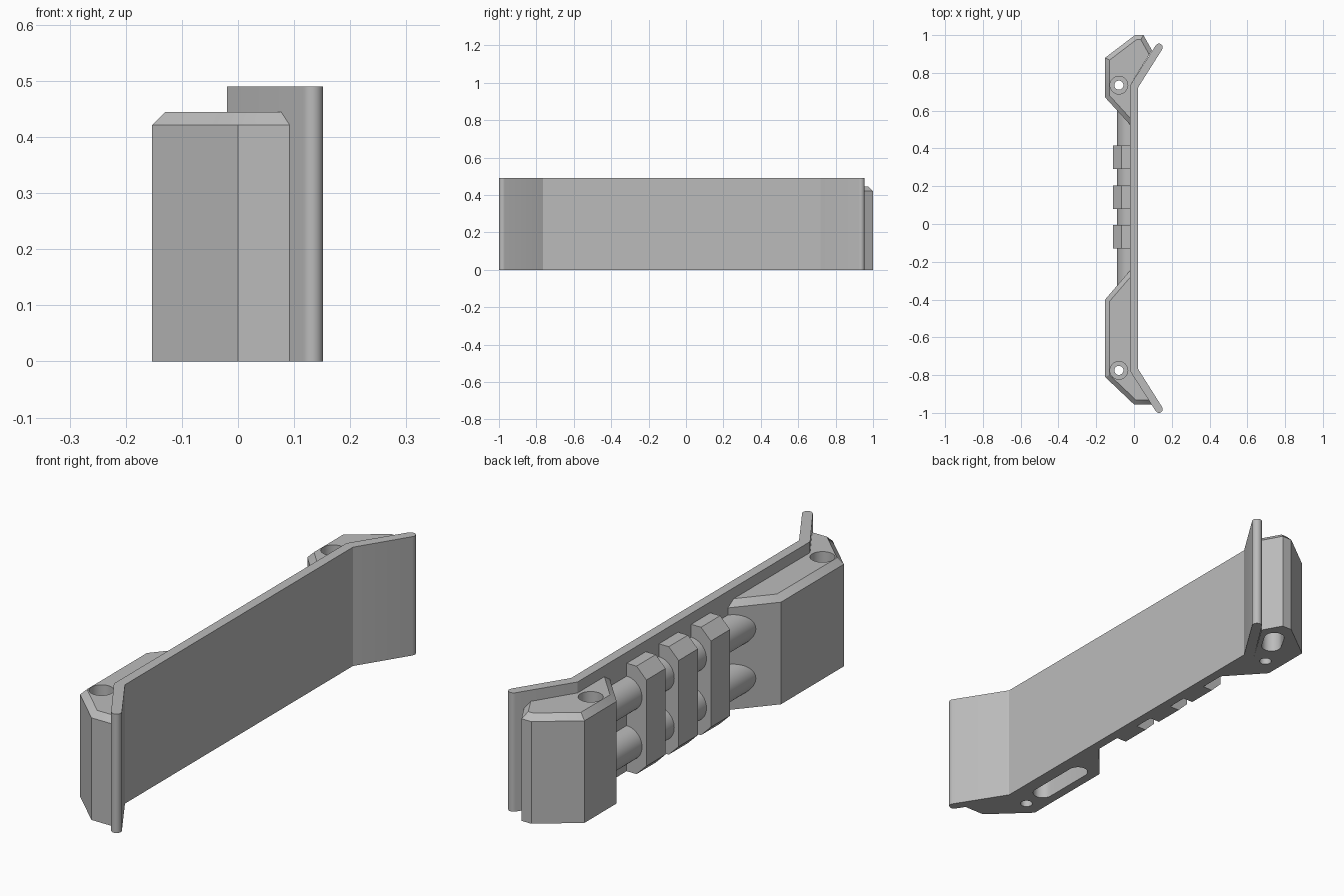
import bpy, bmesh
from math import pi, sin, cos, atan2, radians
from mathutils import Vector

cube = bpy.data.objects.get("Cube")
if cube:
    bpy.data.objects.remove(cube)

grey = bpy.data.materials.new("plain_grey")
grey.use_nodes = True
colour = (0.5, 0.5, 0.5, 1)
grey.diffuse_color = colour
grey.node_tree.nodes["Principled BSDF"].inputs["Base Color"].default_value = colour


def prism(name, outline, low, high, axis="z", bevel_edges=0):
    """Extrude an outline along z or y; chamfer the first few top edges."""
    def place(p, h):
        return (p[0], p[1], h) if axis == "z" else (p[0], h, p[1])
    bm = bmesh.new()
    base = [bm.verts.new(place(p, low)) for p in outline]
    top = [bm.verts.new(place(p, high)) for p in outline]
    n = len(outline)
    bm.faces.new(base)
    bm.faces.new(top)
    for i in range(n):
        j = (i + 1) % n
        bm.faces.new((base[i], base[j], top[j], top[i]))
    bmesh.ops.recalc_face_normals(bm, faces=bm.faces[:])
    if bevel_edges:
        edges = [bm.edges.get((top[i], top[i + 1])) for i in range(bevel_edges)]
        bmesh.ops.bevel(bm, geom=edges, offset=0.024, segments=1, affect="EDGES")
    mesh = bpy.data.meshes.new(name)
    bm.to_mesh(mesh)
    bm.free()
    mesh.materials.append(grey)
    obj = bpy.data.objects.new(name, mesh)
    bpy.context.collection.objects.link(obj)
    return obj


def arc(cx, cy, r, start, end, steps):
    return [(cx + r * cos(start + (end - start) * i / steps),
             cy + r * sin(start + (end - start) * i / steps)) for i in range(steps + 1)]


def slot(a, b, r):
    """Outline of a round-ended slot between two centres."""
    d = atan2(b[1] - a[1], b[0] - a[0])
    return (arc(*b, r, d - pi / 2, d + pi / 2, 12)
            + arc(*a, r, d + pi / 2, d + 3 * pi / 2, 12))


def cut(obj, outline, low, high):
    cutter = prism("cutter", outline, low, high)
    cutter.hide_render = True
    mod = obj.modifiers.new("cut", "BOOLEAN")
    mod.operation = "DIFFERENCE"
    mod.solver = "EXACT"
    mod.object = cutter
    bpy.context.view_layer.objects.active = obj
    bpy.ops.object.modifier_apply(modifier=mod.name)
    bpy.data.objects.remove(cutter)


def smooth(obj):
    bpy.ops.object.select_all(action="DESELECT")
    obj.select_set(True)
    bpy.context.view_layer.objects.active = obj
    bpy.ops.object.shade_smooth_by_angle(angle=radians(32))


# Bent plate with rounded lips at both ends
T = 0.02
lip = atan2(0.205, 0.132)
front_tip = arc(0.132, -0.98, T, -lip - pi / 2, -lip + pi / 2, 8)
back_tip = arc(0.132, 0.935, T, lip - pi / 2, lip + pi / 2, 8)
plate = prism("bent_plate", front_tip + [(T, -0.765), (T, 0.72)]
              + back_tip + [(-T, 0.735), (-T, -0.78)], 0, 0.49)
smooth(plate)

# End blocks, chamfered on their free top edges
block_height = 0.445
back_block = prism("back_block", [(-T, 0.525), (-0.153, 0.67), (-0.153, 0.88), (0.005, 1.0),
                                  (0.05, 1.0), (0.095, 0.92), (-T, 0.735)],
                   0, block_height, bevel_edges=5)
front_block = prism("front_block", [(-T, -0.245), (-0.153, -0.40), (-0.153, -0.81), (0, -0.955),
                                    (0.093, -0.955), (-T, -0.78)],
                    0, block_height, bevel_edges=4)

# Stepped screw holes and the pockets underneath
pockets = {
    back_block: (0.735, slot((-0.02, 0.845), (0.015, 0.905), 0.04)),
    front_block: (-0.775, slot((-0.075, -0.665), (-0.075, -0.445), 0.04)),
}
for block, (y, pocket) in pockets.items():
    cut(block, arc(-0.08, y, 0.024, 0, 2 * pi * 31 / 32, 31), -0.1, 0.6)
    cut(block, arc(-0.08, y, 0.047, 0, 2 * pi * 31 / 32, 31), 0.25, 0.6)
    cut(block, pocket, -0.1, 0.35)
    smooth(block)

# Two half-round rods running along the plate
for name, z in (("upper_rod", 0.322), ("lower_rod", 0.118)):
    smooth(prism(name, arc(-T, z, 0.07, pi / 2, 3 * pi / 2, 24), -0.36, 0.64, "y"))

# Three rail lugs with chamfered outer edges
lug = [(-T, 0), (-0.065, 0), (-0.11, 0.045), (-0.11, 0.4), (-0.065, block_height), (-T, block_height)]
for i in range(3):
    y = -0.13 + 0.21 * i
    prism(f"rail_lug_{i + 1}", lug, y, y + 0.125, "y")
